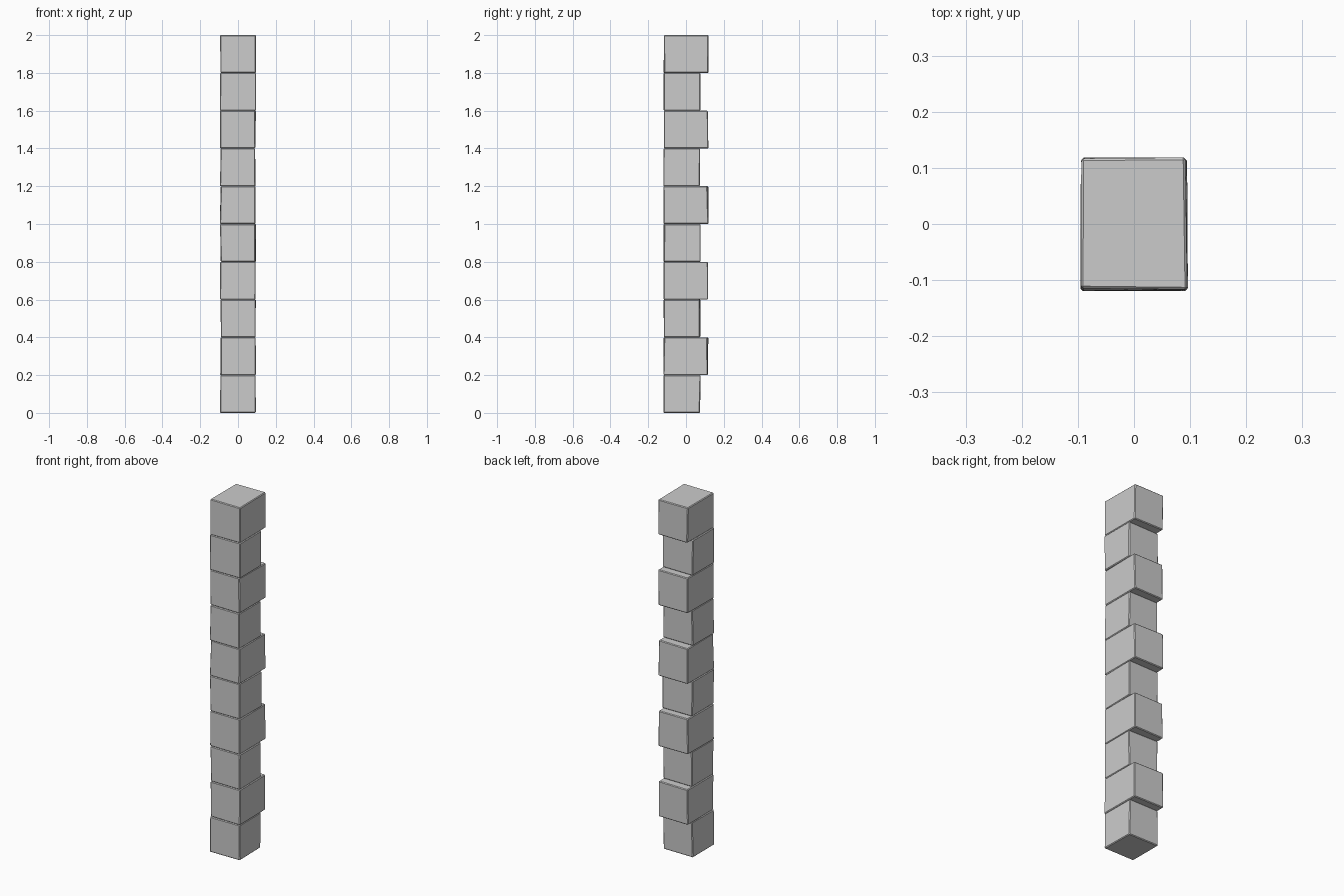
import bpy
import bmesh
import random
from mathutils import Vector

random.seed(4)

cube = bpy.data.objects.get("Cube")
if cube:
    bpy.data.objects.remove(cube, do_unlink=True)

stone = bpy.data.materials.new("grey stone")
stone.use_nodes = True
GREY = (0.6, 0.6, 0.6, 1)
stone.diffuse_color = GREY
stone.node_tree.nodes["Principled BSDF"].inputs["Base Color"].default_value = GREY

COUNT = 10
HEIGHT = 2 / COUNT
FRONT, SHORT_BACK, LONG_BACK = -0.117, 0.075, 0.116
HALF_WIDTH = 0.093
WOBBLE = 0.003


def add_block(name, bottom, back):
    """One roughly cut quoin block with softened edges."""
    bm = bmesh.new()
    bmesh.ops.create_cube(bm, size=1)
    size = Vector((HALF_WIDTH * 2, back - FRONT, HEIGHT))
    centre = Vector((0, (back + FRONT) / 2, bottom + HEIGHT / 2))
    for v in bm.verts:
        v.co = v.co * size + centre
        # Uneven sides, level beds
        v.co.x += random.uniform(-WOBBLE, WOBBLE)
        v.co.y += random.uniform(-WOBBLE, WOBBLE)
    bmesh.ops.bevel(bm, geom=bm.edges[:], offset=0.004, segments=1,
                    affect='EDGES', profile=0.5)
    mesh = bpy.data.meshes.new(name)
    bm.to_mesh(mesh)
    bm.free()
    mesh.materials.append(stone)
    block = bpy.data.objects.new(name, mesh)
    bpy.context.collection.objects.link(block)


# Alternating short and long blocks, flush at the front
for i in range(COUNT):
    kind = "long" if i % 2 else "short"
    add_block(f"{kind}_block_{i + 1}", i * HEIGHT,
              LONG_BACK if i % 2 else SHORT_BACK)
